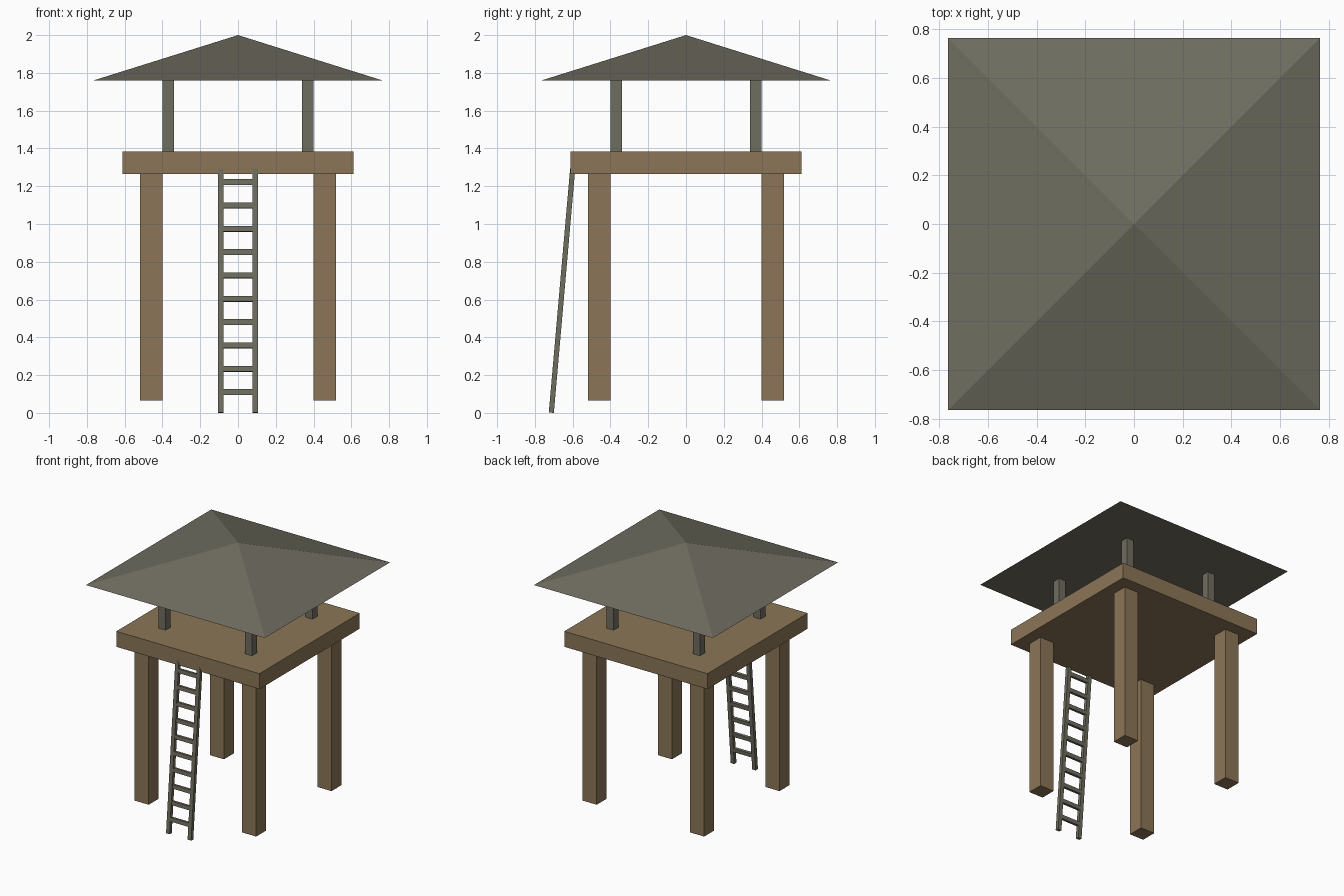
import bpy, bmesh, math
from mathutils import Matrix, Vector

if "Cube" in bpy.data.objects:
    bpy.data.objects.remove(bpy.data.objects["Cube"])


def material(name, rgb):
    m = bpy.data.materials.new(name)
    m.diffuse_color = (*rgb, 1.0)
    m.use_nodes = True
    m.node_tree.nodes["Principled BSDF"].inputs["Base Color"].default_value = m.diffuse_color
    return m


BROWN = material("brown wood", (0.258, 0.181, 0.095))
GREY = material("grey weathered wood", (0.159, 0.153, 0.117))


def finish(name, bm, mat):
    mesh = bpy.data.meshes.new(name)
    bmesh.ops.recalc_face_normals(bm, faces=bm.faces)
    bm.to_mesh(mesh)
    bm.free()
    mesh.materials.append(mat)
    obj = bpy.data.objects.new(name, mesh)
    bpy.context.collection.objects.link(obj)
    return obj


def box(name, centre, size, mat, tilt=0.0):
    bm = bmesh.new()
    bmesh.ops.create_cube(bm, size=1.0)
    bmesh.ops.scale(bm, vec=size, verts=bm.verts)
    obj = finish(name, bm, mat)
    obj.location = centre
    obj.rotation_euler.x = tilt
    return obj


# Platform
box("platform", (0, 0, 1.325), (1.225, 1.225, 0.12), BROWN)

# Four legs and four roof posts
for sx, side in ((-1, "left"), (1, "right")):
    for sy, end in ((-1, "front"), (1, "back")):
        box(f"{end}_{side}_leg", (sx * 0.46, sy * 0.46, 0.665), (0.12, 0.12, 1.2), BROWN)
        box(f"{end}_{side}_post", (sx * 0.37, sy * 0.37, 1.5725), (0.06, 0.06, 0.375), GREY)

# Pyramid roof with a flat underside
bm = bmesh.new()
bmesh.ops.create_cone(bm, cap_ends=True, segments=4, radius1=0.765 * math.sqrt(2),
                      radius2=0, depth=0.24,
                      matrix=Matrix.Translation((0, 0, 1.88)) @ Matrix.Rotation(math.pi / 4, 4, 'Z'))
bmesh.ops.remove_doubles(bm, verts=bm.verts, dist=1e-4)
finish("roof", bm, GREY)

# Ladder leaning on the front edge of the platform
foot, head = Vector((0, -0.713, 0.001)), Vector((0, -0.600, 1.292))
run = head - foot
lean = -math.atan2(run.y, run.z)
for sx, side in ((-1, "left"), (1, "right")):
    box(f"ladder_{side}_rail", (foot + head) / 2 + Vector((sx * 0.092, 0, 0)),
        (0.03, 0.027, run.length), GREY, lean)
for i in range(10):
    z = 0.11 + i * 0.1235
    y = foot.y + run.y * (z - foot.z) / run.z
    box(f"ladder_rung_{i + 1}", (0, y, z), (0.16, 0.022, 0.03), GREY, lean)
